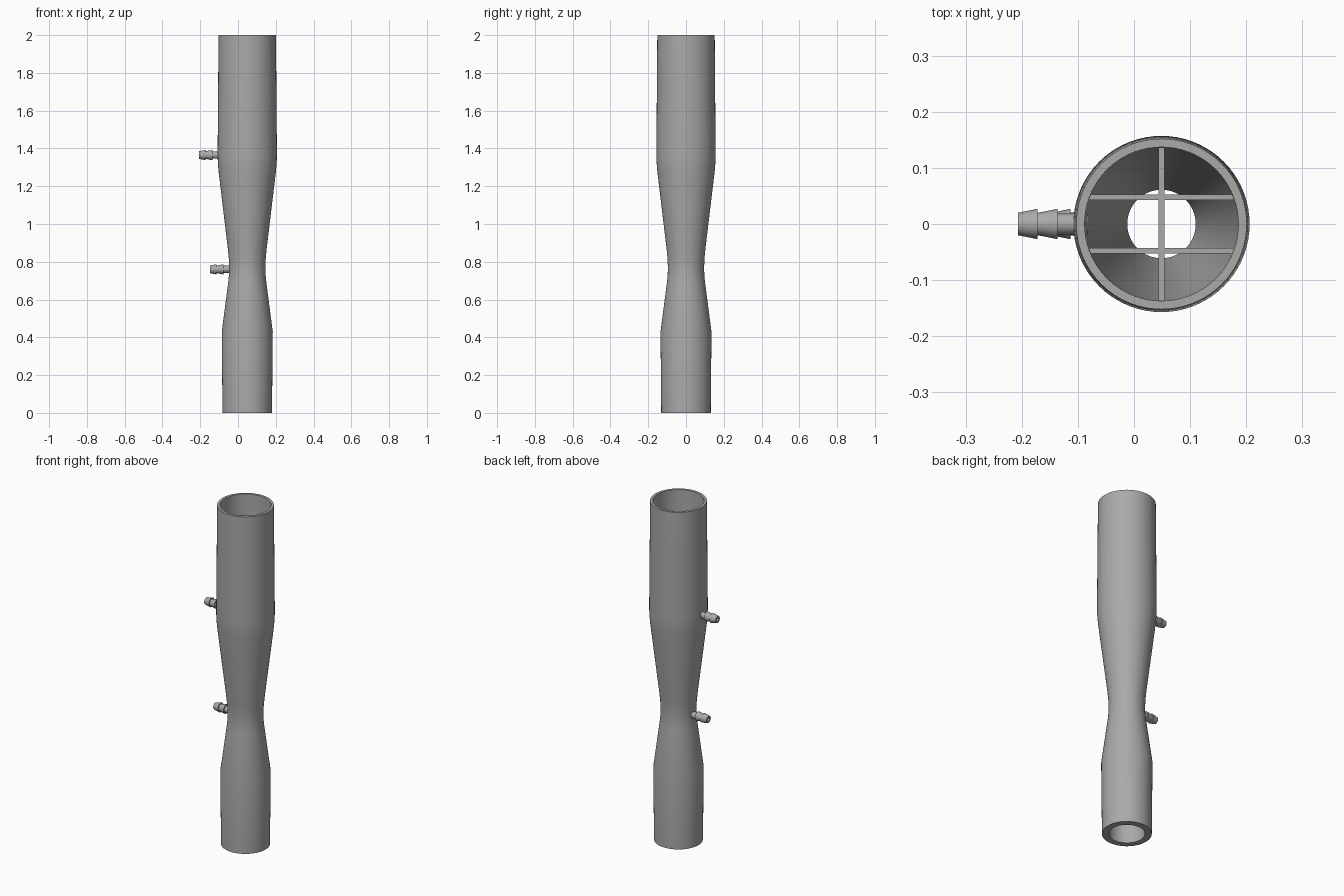
import bpy, bmesh, math
from mathutils import Matrix

if "Cube" in bpy.data.objects:
    bpy.data.objects.remove(bpy.data.objects["Cube"], do_unlink=True)

AXIS_X = 0.049

grey = bpy.data.materials.new("plain grey")
grey.use_nodes = True
colour = (0.4, 0.4, 0.4, 1)
grey.diffuse_color = colour
grey.node_tree.nodes["Principled BSDF"].inputs["Base Color"].default_value = colour


def make_object(name, bm, matrix):
    bmesh.ops.recalc_face_normals(bm, faces=bm.faces)
    bm.transform(matrix)
    mesh = bpy.data.meshes.new(name)
    bm.to_mesh(mesh)
    bm.free()
    mesh.materials.append(grey)
    obj = bpy.data.objects.new(name, mesh)
    bpy.context.collection.objects.link(obj)
    return obj


def lathe(name, profile, matrix, steps=72):
    """Spin a closed (radius, height) outline round the z axis."""
    bm = bmesh.new()
    verts = [bm.verts.new((r, 0, z)) for r, z in profile]
    edges = [bm.edges.new((v, verts[i - 1])) for i, v in enumerate(verts)]
    bmesh.ops.spin(bm, geom=verts + edges, axis=(0, 0, 1), cent=(0, 0, 0),
                   steps=steps, angle=math.tau)
    bmesh.ops.remove_doubles(bm, verts=bm.verts, dist=1e-5)
    return make_object(name, bm, matrix)


def select_only(obj):
    bpy.ops.object.select_all(action='DESELECT')
    obj.select_set(True)
    bpy.context.view_layer.objects.active = obj


def smooth(obj, degrees=25):
    select_only(obj)
    bpy.ops.object.shade_smooth_by_angle(angle=math.radians(degrees))


# Hollow waisted tube: outside going up, inside coming back down
outer = [(0.131, 0), (0.135, 0.43), (0.101, 0.69), (0.097, 0.73), (0.096, 0.77),
         (0.098, 0.82), (0.103, 0.87), (0.152, 1.28), (0.156, 1.33), (0.157, 1.37), (0.152, 2)]
inner = [(0.137, 2), (0.133, 1.34), (0.061, 0.81), (0.061, 0.73), (0.092, 0.43), (0.095, 0)]
tube = lathe("venturi_tube", outer + inner, Matrix.Translation((AXIS_X, 0, 0)))

# Barbed hose fittings on the right side, each with a bore into the tube
barb = [(0.010, 0), (0.020, 0), (0.027, 0.035), (0.020, 0.035), (0.027, 0.071),
        (0.019, 0.071), (0.019, 0.125), (0.010, 0.125)]
for name, tip_x, z in (("upper", -0.207, 1.365), ("lower", -0.148, 0.76)):
    side = Matrix.Translation((tip_x, 0, z)) @ Matrix.Rotation(math.pi / 2, 4, 'Y')
    smooth(lathe(name + "_hose_barb", barb, side, 32))

    bm = bmesh.new()
    bmesh.ops.create_cone(bm, cap_ends=True, segments=32, radius1=0.010, radius2=0.010,
                          depth=0.15, matrix=Matrix.Translation((0, 0, 0.125)))
    cutter = make_object(name + "_bore_cutter", bm, side)
    cutter.hide_render = True
    cut = tube.modifiers.new(name + "_bore", 'BOOLEAN')
    cut.operation = 'DIFFERENCE'
    cut.solver = 'EXACT'
    cut.object = cutter
    select_only(tube)
    bpy.ops.object.modifier_apply(modifier=cut.name)
    bpy.data.objects.remove(cutter, do_unlink=True)
smooth(tube)

# Flow straightener: one long vane crossed by two shorter ones
VANE_LOW, VANE_HIGH = 1.42, 1.8


def vane(name, size_x, size_y, y):
    bm = bmesh.new()
    bmesh.ops.create_cube(bm, size=1)
    size = Matrix.Diagonal((size_x, size_y, VANE_HIGH - VANE_LOW, 1))
    place = Matrix.Translation((AXIS_X, y, (VANE_LOW + VANE_HIGH) / 2))
    make_object(name, bm, place @ size)


vane("long_vane", 0.010, 0.276, 0)
for name, y in (("front_vane", -0.048), ("back_vane", 0.048)):
    vane(name, 0.262, 0.010, y)
